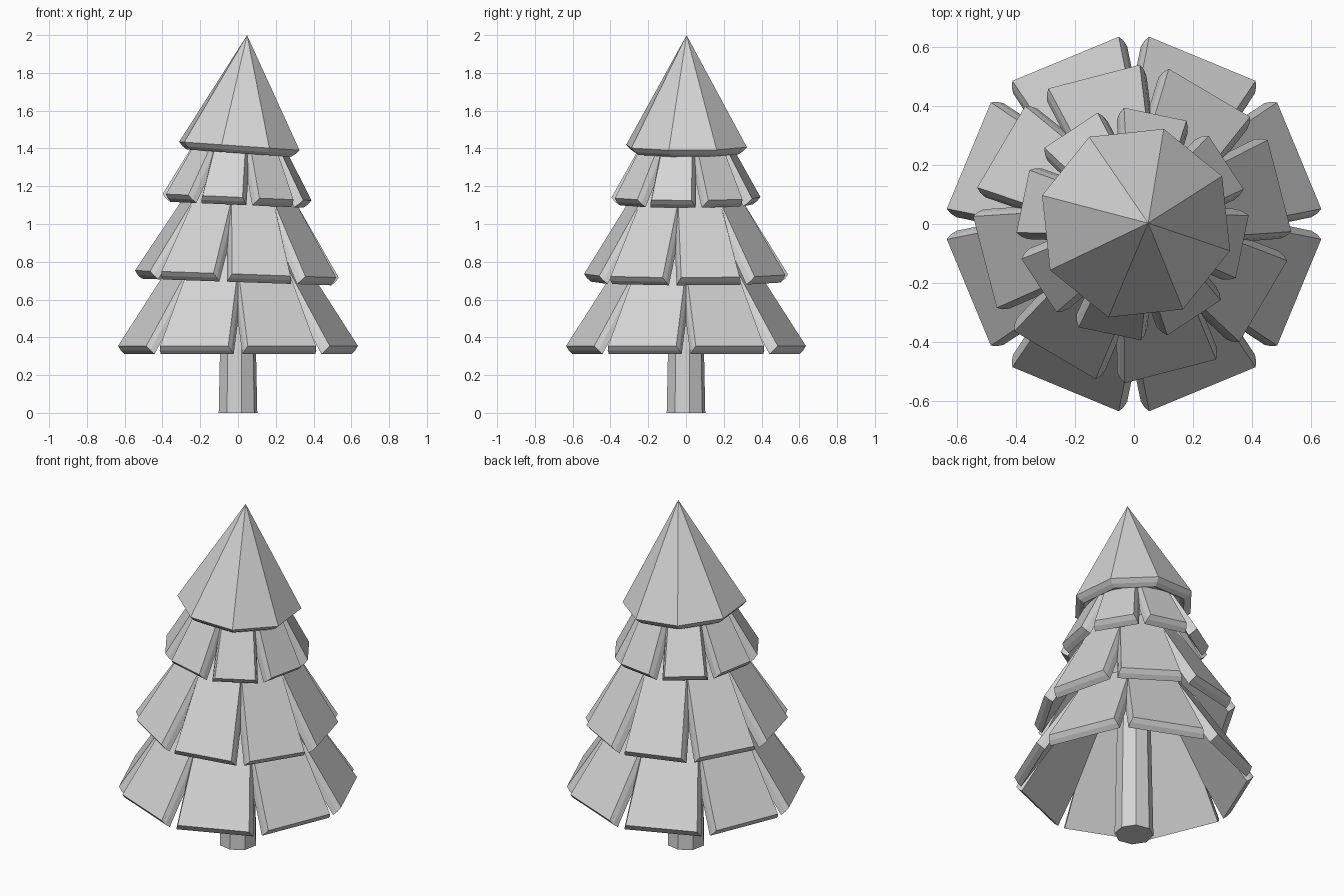
import bpy, bmesh
from math import radians, hypot
from mathutils import Vector, Matrix

default = bpy.data.objects.get("Cube")
if default:
    bpy.data.objects.remove(default, do_unlink=True)

GREY = (0.66, 0.66, 0.66, 1.0)
grey = bpy.data.materials.new("plain_grey")
grey.use_nodes = True
grey.diffuse_color = GREY
grey.node_tree.nodes["Principled BSDF"].inputs["Base Color"].default_value = GREY


def finish(name, bm, matrix):
    bmesh.ops.recalc_face_normals(bm, faces=bm.faces)
    mesh = bpy.data.meshes.new(name)
    bm.to_mesh(mesh)
    bm.free()
    mesh.materials.append(grey)
    obj = bpy.data.objects.new(name, mesh)
    bpy.context.collection.objects.link(obj)
    obj.matrix_world = matrix


def loft(bm, rings, cap_start=True):
    """Join successive vertex rings with quads and close the ends."""
    loops = [[bm.verts.new(p) for p in ring] for ring in rings]
    n = len(loops[0])
    for a, b in zip(loops, loops[1:]):
        for i in range(n):
            j = (i + 1) % n
            bm.faces.new((a[i], a[j], b[j], b[i]))
    if cap_start:
        bm.faces.new(loops[0])
    bm.faces.new(loops[-1])
    return loops


def polygon(radius, z, turn, sides=8):
    return [Matrix.Rotation(radians(turn + 360 * i / sides), 3, 'Z') @ Vector((radius, 0, z))
            for i in range(sides)]


def add_slab(bm, rim, rise, slope, half, taper, angle):
    """A sloping tapered board whose edges flare slightly inwards."""
    length = hypot(1, slope)
    down = Vector((slope, 0, -1)) / length
    inward = Vector((-1, 0, -slope)) / length
    side = Vector((0, 1, 0))
    low = Vector((rim, 0, 0))
    high = Vector((rim - slope * rise, 0, rise))
    top_half = half - taper * slope * rise
    spin = Matrix.Rotation(radians(angle), 3, 'Z')
    rings = []
    for depth, grow in ((0, 0), (0.028, 0.010), (0.058, 0.014)):
        shift = inward * depth
        corners = (low + down * grow - side * (half + grow),
                   low + down * grow + side * (half + grow),
                   high - down * grow + side * (top_half + grow),
                   high - down * grow - side * (top_half + grow))
        rings.append([spin @ (c + shift) for c in corners])
    loft(bm, rings)


# Branch tiers: name, rim height, rim radius, panel height, slope,
# half width, taper, turn, tilt, sideways shift
tiers = (
    ("lower_branches", 0.355, 0.606, 0.48, 0.64, 0.195, 0.20, 22.5, 0, 0),
    ("middle_branches", 0.735, 0.516, 0.50, 0.61, 0.160, 0.19, 14.5, 2, -0.006),
    ("upper_branches", 1.142, 0.380, 0.34, 0.55, 0.108, 0.18, 33.3, 2.5, -0.005),
)
for name, z, rim, rise, slope, half, taper, turn, tilt, shift in tiers:
    bm = bmesh.new()
    for k in range(8):
        add_slab(bm, rim, rise, slope, half, taper, turn + 45 * k)
    finish(name, bm, Matrix.Translation((shift, 0, z)) @ Matrix.Rotation(radians(tilt), 4, 'Y'))

# Pointed tree top with an undercut lip
bm = bmesh.new()
profile = ((0.333, 0), (0.312, -0.022), (0.288, -0.038), (0.262, -0.025))
rim = loft(bm, [polygon(r, z, 28.6) for r, z in profile], cap_start=False)[0]
apex = bm.verts.new((0, 0, 0.588))
for i in range(8):
    bm.faces.new((rim[i], rim[(i + 1) % 8], apex))
finish("tree_top", bm, Matrix.Translation((0.007, 0.003, 1.413)) @ Matrix.Rotation(radians(4), 4, 'Y'))

# Tapered trunk
bm = bmesh.new()
loft(bm, [polygon(0.104, 0, 11), polygon(0.075, 1.4, 11)])
finish("trunk", bm, Matrix.Identity(4))
